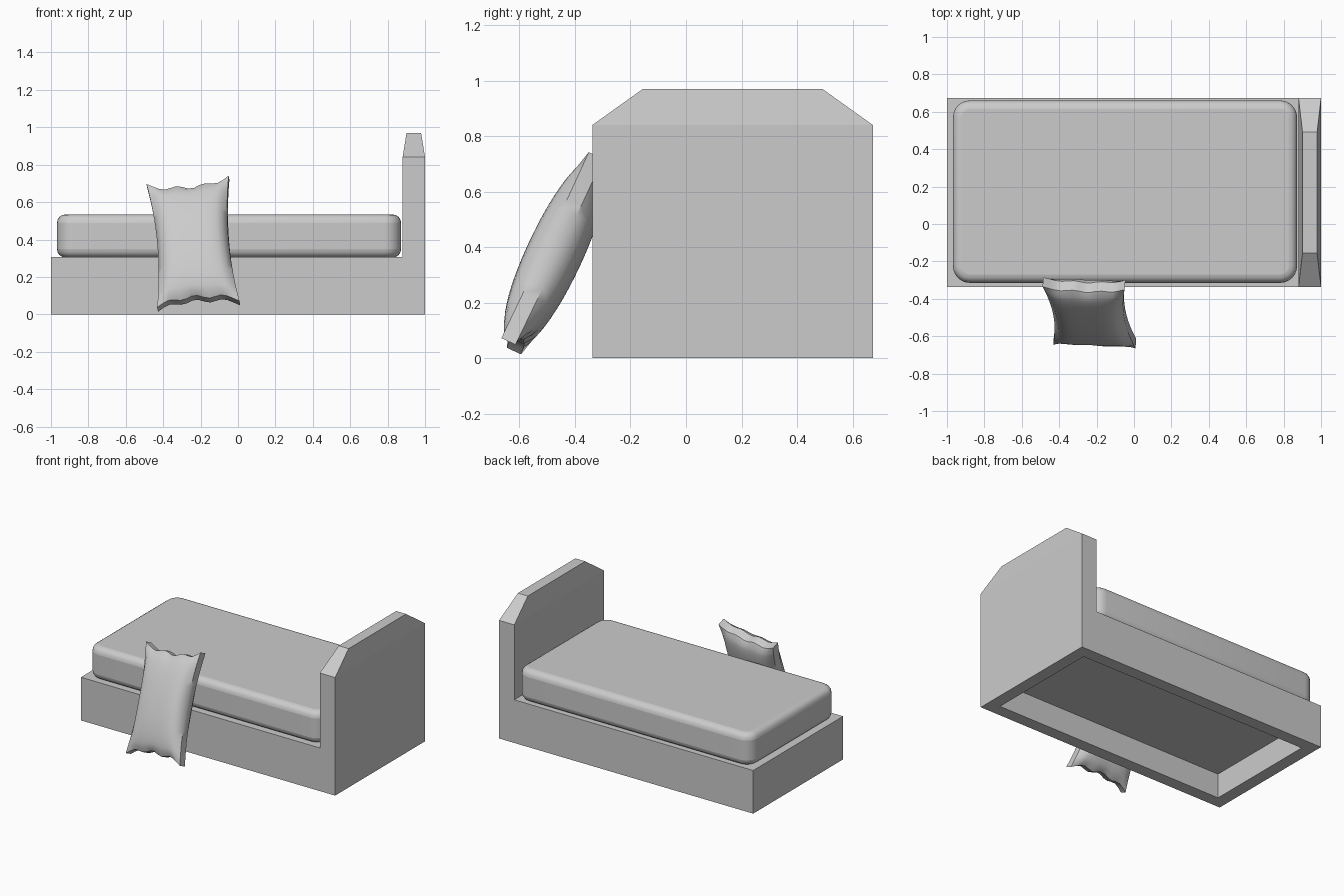
import bpy, bmesh, math
from mathutils import Vector

if "Cube" in bpy.data.objects:
    bpy.data.objects.remove(bpy.data.objects["Cube"])


def make_object(name, bm):
    bmesh.ops.recalc_face_normals(bm, faces=bm.faces)
    me = bpy.data.meshes.new(name)
    bm.to_mesh(me)
    bm.free()
    ob = bpy.data.objects.new(name, me)
    bpy.context.collection.objects.link(ob)
    return ob


def smooth(ob, degrees):
    bpy.ops.object.select_all(action='DESELECT')
    ob.select_set(True)
    bpy.context.view_layer.objects.active = ob
    bpy.ops.object.shade_smooth_by_angle(angle=math.radians(degrees))


def extrude_face(bm, face, dz):
    ext = bmesh.ops.extrude_face_region(bm, geom=[face])['geom']
    verts = [g for g in ext if isinstance(g, bmesh.types.BMVert)]
    if face.is_valid:
        bmesh.ops.delete(bm, geom=[face], context='FACES_ONLY')
    bmesh.ops.translate(bm, verts=verts, vec=(0, 0, dz))
    return verts


# Bed frame: L-shaped side profile drawn across the width
Y0, Y1 = -0.337, 0.673
bm = bmesh.new()
profile = [(-1, 0), (1, 0), (1, 0.84), (0.88, 0.84), (0.88, 0.307), (-1, 0.307)]
side = bm.faces.new([bm.verts.new((x, Y0, z)) for x, z in profile])
ext = bmesh.ops.extrude_face_region(bm, geom=[side])['geom']
bmesh.ops.translate(bm, verts=[g for g in ext if isinstance(g, bmesh.types.BMVert)],
                    vec=(0, Y1 - Y0, 0))
bmesh.ops.recalc_face_normals(bm, faces=bm.faces)
# Tapered headboard top
top = max(bm.faces, key=lambda f: f.calc_center_median().z)
for v in extrude_face(bm, top, 0.13):
    v.co.x = 0.94 + (v.co.x - 0.94) * 0.65
    v.co.y = 0.168 + (v.co.y - 0.168) * 0.64
# Recess in the underside
bottom = min(bm.faces, key=lambda f: f.calc_center_median().z)
bmesh.ops.inset_region(bm, faces=[bottom], thickness=0.125)
extrude_face(bm, bottom, 0.175)
make_object("bed_frame", bm)

# Mattress: rounded plan corners, then softened rims
bm = bmesh.new()
bmesh.ops.create_cube(bm, size=1)
for v in bm.verts:
    v.co = Vector((-0.048 + v.co.x * 1.84, 0.173 + v.co.y * 0.975, 0.419 + v.co.z * 0.23))
upright = [e for e in bm.edges if abs(e.verts[0].co.z - e.verts[1].co.z) > 0.1]
bmesh.ops.bevel(bm, geom=upright, offset=0.09, segments=6, profile=0.5, affect='EDGES')
mattress = make_object("mattress", bm)
bev = mattress.modifiers.new("soft_rims", 'BEVEL')
bev.width, bev.segments, bev.limit_method = 0.045, 4, 'ANGLE'
bev.angle_limit = math.radians(40)
smooth(mattress, 40)

# Pillow: puffed grid stretched between four leaning corners
BL, BR = Vector((-0.43, -0.62, 0.025)), Vector((0.01, -0.64, 0.06))
TL, TR = Vector((-0.487, -0.31, 0.685)), Vector((-0.048, -0.325, 0.73))
across = (BR - BL).normalized()
along = ((TL + TR) - (BL + BR)).normalized()
normal = across.cross(along).normalized()
NU, NV = 14, 20


def pillow_point(i, j, sign):
    u, v = 2 * i / NU - 1, 2 * j / NV - 1
    s, t = (u + 1) / 2, (v + 1) / 2
    p = BL.lerp(BR, s).lerp(TL.lerp(TR, s), t)
    p -= across * (u * 0.03 * (1 - v * v))
    # pinched ends with small seam wrinkles
    wrinkle = 0.012 * math.sin(9 * u + v) * v ** 8
    p -= along * (v ** 3 * 0.042 * (1 - u ** 4) + wrinkle * (1 - u * u))
    puff = ((1 - u ** 4) ** 0.6) * ((1 - v * v) ** 0.6)
    return p + normal * sign * (0.028 + 0.069 * puff)


bm = bmesh.new()
sheets = [[[bm.verts.new(pillow_point(i, j, s)) for j in range(NV + 1)]
           for i in range(NU + 1)] for s in (1, -1)]
for g in sheets:
    for i in range(NU):
        for j in range(NV):
            bm.faces.new((g[i][j], g[i + 1][j], g[i + 1][j + 1], g[i][j + 1]))
rim = ([(i, 0) for i in range(NU)] + [(NU, j) for j in range(NV)] +
       [(i, NV) for i in range(NU, 0, -1)] + [(0, j) for j in range(NV, 0, -1)])
for (a, b), (c, d) in zip(rim, rim[1:] + rim[:1]):
    bm.faces.new((sheets[0][a][b], sheets[0][c][d], sheets[1][c][d], sheets[1][a][b]))
smooth(make_object("pillow", bm), 35)
